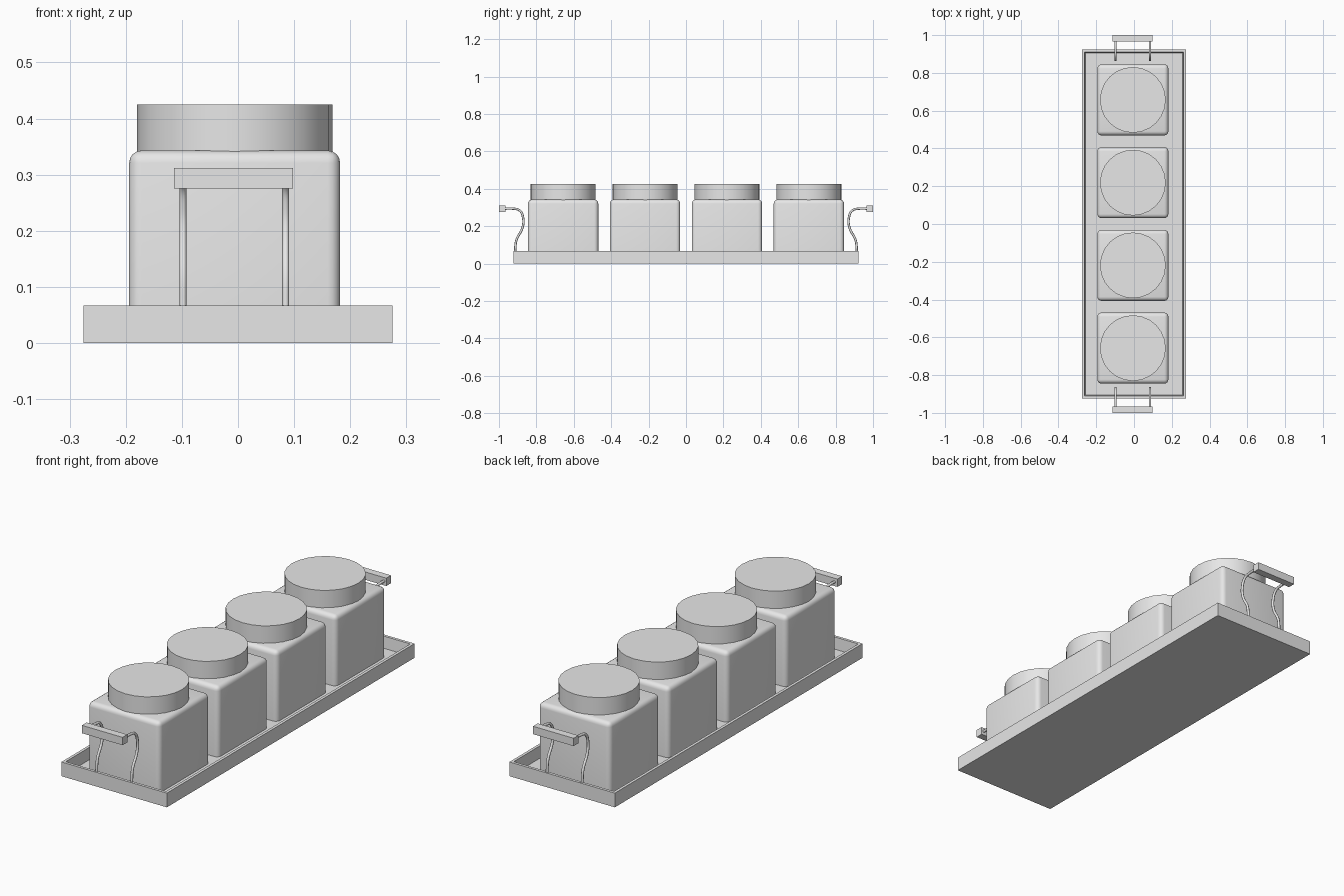
import bpy, bmesh, math
from mathutils import Vector, Matrix

cube = bpy.data.objects.get("Cube")
if cube:
    bpy.data.objects.remove(cube, do_unlink=True)

GREY = (0.8, 0.8, 0.8, 1)
grey = bpy.data.materials.new("light grey")
grey.use_nodes = True
grey.diffuse_color = GREY
grey.node_tree.nodes["Principled BSDF"].inputs["Base Color"].default_value = GREY


def finish(bm, name, smooth=False):
    bmesh.ops.recalc_face_normals(bm, faces=bm.faces)
    mesh = bpy.data.meshes.new(name)
    bm.to_mesh(mesh)
    bm.free()
    mesh.materials.append(grey)
    obj = bpy.data.objects.new(name, mesh)
    bpy.context.collection.objects.link(obj)
    if smooth:
        bpy.ops.object.select_all(action="DESELECT")
        obj.select_set(True)
        bpy.context.view_layer.objects.active = obj
        bpy.ops.object.shade_smooth_by_angle(angle=math.radians(35))
    return obj


def box(low, high):
    low, high = Vector(low), Vector(high)
    bm = bmesh.new()
    place = Matrix.Translation((low + high) / 2) @ Matrix.Diagonal((*(high - low), 1))
    bmesh.ops.create_cube(bm, size=1, matrix=place)
    return bm


# Shallow tray: the top face is inset for the rim, then sunk with slightly sloped walls
FLOOR = 0.012
bm = box((-0.275, -0.923, 0), (0.275, 0.923, 0.067))
top = max(bm.faces, key=lambda f: f.calc_center_median().z)
bmesh.ops.inset_region(bm, faces=[top], thickness=0.019)
bmesh.ops.inset_region(bm, faces=[top], thickness=0.006, depth=0)
for v in top.verts:
    v.co.z = FLOOR
finish(bm, "tray")

# Four square jars with rounded edges and round lids
JAR_X, HALF = -0.006, 0.188
for i in range(4):
    y = (i - 1.5) * 0.438
    bm = box((JAR_X - HALF, y - HALF, FLOOR), (JAR_X + HALF, y + HALF, 0.343))
    edges = [e for e in bm.edges if max(v.co.z for v in e.verts) > 0.1]
    bmesh.ops.bevel(bm, geom=edges, offset=0.022, segments=4,
                    profile=0.5, affect="EDGES")
    finish(bm, f"jar_{i + 1}", True)

    bm = bmesh.new()
    bmesh.ops.create_cone(bm, cap_ends=True, segments=24, radius1=0.174, radius2=0.174,
                          depth=0.09, matrix=Matrix.Translation((JAR_X, y, 0.38)))
    finish(bm, f"lid_{i + 1}", True)

# End handles: a flat grip on two curved rods, one set at each end
ROD = [(0.914, 0.06), (0.907, 0.125), (0.875, 0.19), (0.87, 0.24),
       (0.889, 0.284), (0.925, 0.294), (0.975, 0.294)]
for end, side in (("front", -1), ("back", 1)):
    ys = sorted((side * 0.965, side))
    finish(box((-0.114, ys[0], 0.275), (0.098, ys[1], 0.312)), f"{end}_grip")
    for label, x in (("right", -0.098), ("left", 0.085)):
        curve = bpy.data.curves.new(f"{end}_{label}_rod", "CURVE")
        curve.dimensions = "3D"
        curve.bevel_depth = 0.0063
        curve.bevel_resolution = 2
        curve.resolution_u = 6
        curve.use_fill_caps = True
        spline = curve.splines.new("BEZIER")
        spline.bezier_points.add(len(ROD) - 1)
        for p, (y, z) in zip(spline.bezier_points, ROD):
            p.co = (x, side * y, z)
            p.handle_left_type = p.handle_right_type = "AUTO"
        curve.materials.append(grey)
        obj = bpy.data.objects.new(curve.name, curve)
        bpy.context.collection.objects.link(obj)
